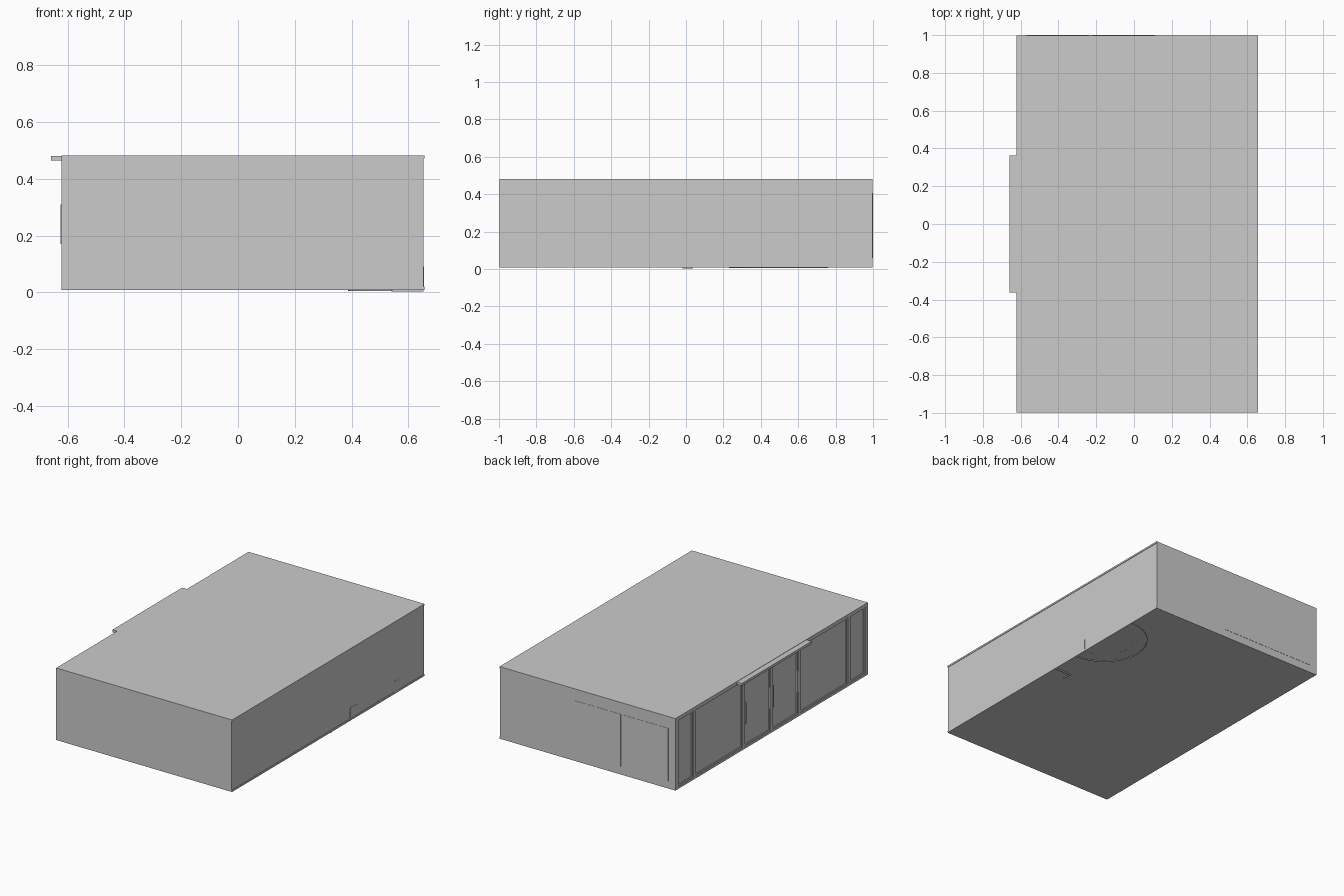
import bpy, bmesh, math

if "Cube" in bpy.data.objects:
    bpy.data.objects.remove(bpy.data.objects["Cube"])


def box(name, x, y, z):
    """Axis-aligned box from (min, max) pairs."""
    bm = bmesh.new()
    bmesh.ops.create_cube(bm, size=1)
    for v in bm.verts:
        v.co = [r[0] if c < 0 else r[1] for c, r in zip(v.co, (x, y, z))]
    me = bpy.data.meshes.new(name)
    bm.to_mesh(me)
    bm.free()
    ob = bpy.data.objects.new(name, me)
    bpy.context.collection.objects.link(ob)
    return ob


X0, X1, T = -0.622, 0.653, 0.006
Z0, Z1 = 0.009, 0.482

# Room shell, open on the -x side
box("floor", (X0, X1), (-0.998, 0.998), (Z0, Z0 + T))
box("roof", (X0, X1), (-0.998, 0.998), (Z1 - T, Z1))
box("back_wall", (X1 - T, X1), (-0.998, 0.998), (Z0 + T, Z1 - T))
for s, name in ((-1, "side_wall_a"), (1, "side_wall_b")):
    box(name, (X0, X1 - T), tuple(sorted((s * 0.992, s * 0.998))), (Z0 + T, Z1 - T))

# Thin trims along the back wall and its neighbours
box("trim_top", (X1, 0.656), (-0.998, 0.998), (0.471, Z1))
box("trim_bottom", (X1, 0.656), (-0.998, 0.998), (Z0, 0.021))

# Shopfront: posts, rails, glass panes
FX = (X0, -0.608)
posts = [-0.982, -0.80, -0.29, 0.0, 0.29, 0.80, 0.982]
for i, y in enumerate(posts):
    w = 0.010 if 0 < i < 6 else 0.009
    box(f"front_post_{i}", FX, (y - w, y + w), (Z0 + T, Z1 - T))
box("front_sill", FX, (-0.99, 0.99), (Z0 + T, 0.024))
box("front_head", FX, (-0.99, 0.99), (0.464, Z1 - T))
for i, (a, b) in enumerate(zip(posts, posts[1:])):
    box(f"glass_{i}", (-0.613, -0.610), (a, b), (0.02, 0.47))
    # Slim sash around every pane
    a, b = a + 0.016, b - 0.016
    for j, y in enumerate((a, b)):
        box(f"sash_side_{i}_{j}", (-0.618, -0.609), (y - 0.006, y + 0.006), (0.024, 0.464))
    for j, z in enumerate((0.029, 0.459)):
        box(f"sash_rail_{i}_{j}", (-0.618, -0.609), (a, b), (z - 0.005, z + 0.005))

# Door pull bars
for i, y in enumerate((-0.27, -0.016, 0.016, 0.27)):
    box(f"door_handle_{i}", (-0.625, -0.617), (y - 0.004, y + 0.004), (0.17, 0.31))

# Canopy over the entrance
box("canopy", (-0.659, X0), (-0.362, 0.362), (0.464, 0.480))

# Window panels barely proud of the +y wall
for i, (a, b) in enumerate(((-0.57, -0.235), (-0.225, 0.11))):
    box(f"side_window_{i}", (a, b), (0.994, 0.9995), (0.06, 0.405))

# Half-ring counter against the back wall
bm = bmesh.new()
N = 32
rings = []
for i in range(N + 1):
    a = math.pi / 2 + math.pi * i / N
    rings.append([bm.verts.new((0.6545 + r * math.cos(a), 0.495 + r * math.sin(a), z))
                  for r, z in ((0.185, 0.0085), (0.265, 0.0085), (0.265, 0.09), (0.185, 0.09))])
for p, q in zip(rings, rings[1:]):
    for k in range(4):
        bm.faces.new((p[k], p[k - 1], q[k - 1], q[k]))
bm.faces.new(rings[0])
bm.faces.new(rings[-1][::-1])
bmesh.ops.recalc_face_normals(bm, faces=bm.faces)
me = bpy.data.meshes.new("curved_counter")
bm.to_mesh(me)
bm.free()
bpy.context.collection.objects.link(bpy.data.objects.new("curved_counter", me))

# Thin base strips showing under the floor
bm = bmesh.new()
arc = []
for i in range(N + 1):
    a = math.pi / 2 + math.pi * i / N
    arc.append([bm.verts.new((X1 + r * math.cos(a), 0.495 + r * math.sin(a), z))
                for r, z in ((0.260, 0.004), (0.265, 0.004), (0.265, Z0), (0.260, Z0))])
for p, q in zip(arc, arc[1:]):
    for k in range(4):
        bm.faces.new((p[k], p[k - 1], q[k - 1], q[k]))
bmesh.ops.recalc_face_normals(bm, faces=bm.faces)
me = bpy.data.meshes.new("counter_base_strip")
bm.to_mesh(me)
bm.free()
bpy.context.collection.objects.link(bpy.data.objects.new("counter_base_strip", me))
box("partition_base_long", (0.54, X1), (0.032, 0.038), (0.002, Z0))
box("partition_base_short", (0.54, 0.546), (-0.02, 0.032), (0.002, Z0))
